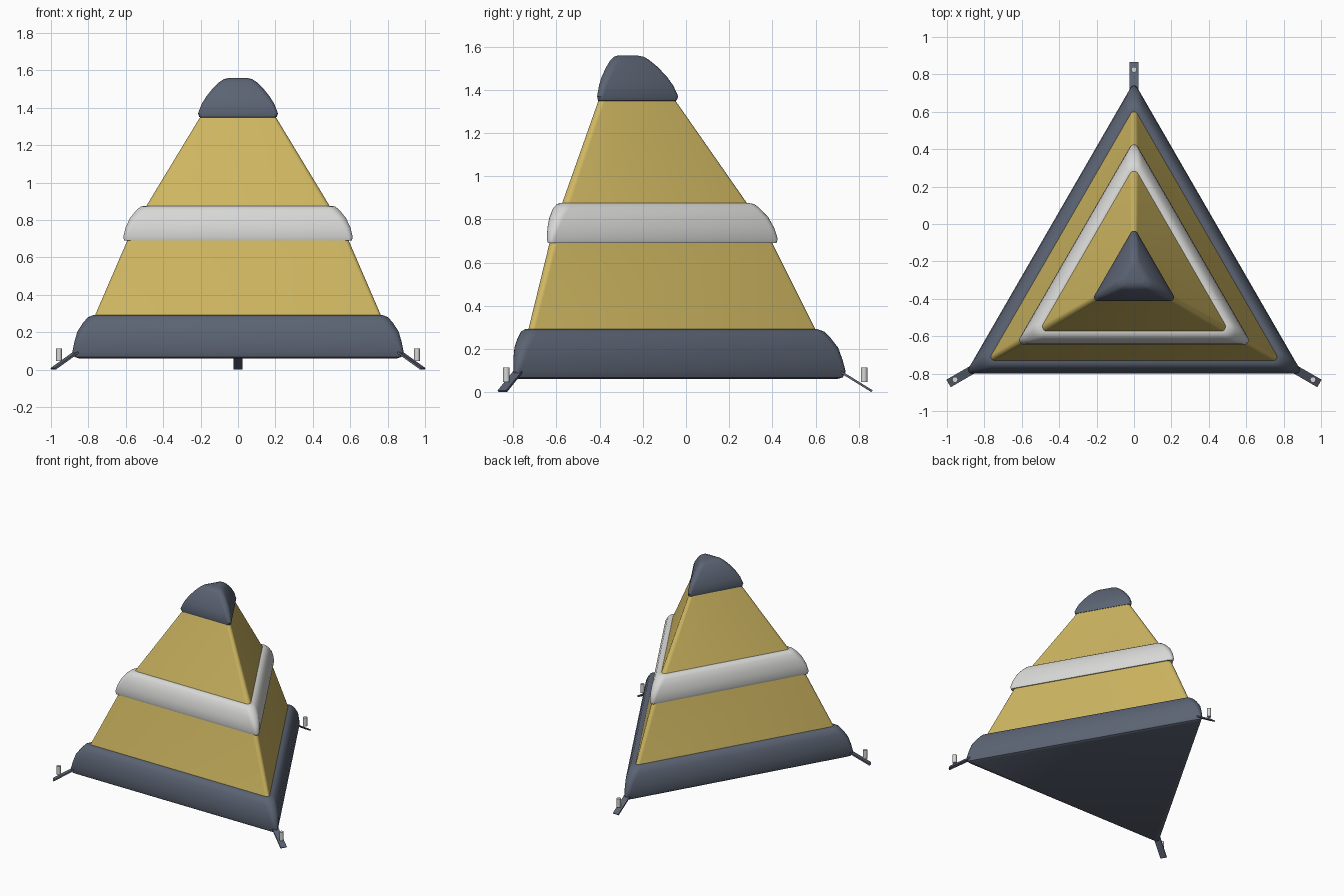
import bpy, bmesh
from math import pi, sin, cos, radians
from mathutils import Vector, Matrix

default = bpy.data.objects.get("Cube")
if default:
    bpy.data.objects.remove(default)

CENTRE_Y = -0.28
CORNERS = [radians(a) for a in (90, 210, 330)]


def material(name, rgb):
    m = bpy.data.materials.new(name)
    m.use_nodes = True
    m.diffuse_color = (*rgb, 1)
    m.node_tree.nodes["Principled BSDF"].inputs["Base Color"].default_value = (*rgb, 1)
    return m


yellow = material("mustard yellow", (0.62, 0.47, 0.12))
slate = material("slate blue grey", (0.105, 0.125, 0.17))
white = material("off white", (0.68, 0.68, 0.665))


def make_object(name, bm, mat, angle=40):
    bmesh.ops.recalc_face_normals(bm, faces=bm.faces)
    mesh = bpy.data.meshes.new(name)
    bm.to_mesh(mesh)
    bm.free()
    mesh.materials.append(mat)
    obj = bpy.data.objects.new(name, mesh)
    bpy.context.collection.objects.link(obj)
    bpy.ops.object.select_all(action='DESELECT')
    obj.select_set(True)
    bpy.context.view_layer.objects.active = obj
    bpy.ops.object.shade_smooth_by_angle(angle=radians(angle))
    return obj


def triangle_ring(bm, inradius, z, corner, steps=6):
    """Rounded equilateral triangle around the central axis."""
    ring = []
    for a in CORNERS:
        centre = Vector((cos(a), sin(a), 0)) * 2 * (inradius - corner)
        for i in range(steps + 1):
            t = a - pi / 3 + 2 * pi / 3 * i / steps
            p = centre + Vector((cos(t), sin(t), 0)) * corner
            ring.append(bm.verts.new((p.x, p.y + CENTRE_Y, z)))
    return ring


def loft(name, profile, mat):
    """Skin rings given as (inradius, height, corner radius)."""
    bm = bmesh.new()
    rings = [triangle_ring(bm, *p) for p in profile]
    n = len(rings[0])
    for low, high in zip(rings, rings[1:]):
        for i in range(n):
            j = (i + 1) % n
            bm.faces.new((low[i], low[j], high[j], high[i]))
    bm.faces.new(rings[0])
    bm.faces.new(rings[-1])
    return make_object(name, bm, mat)


# Padded base, two body panels, belt and cap
loft("base_skirt", [(.50, .06, .02), (.513, .068, .02), (.52, .095, .02),
                    (.52, .15, .035), (.515, .205, .045), (.50, .25, .05),
                    (.485, .28, .05), (.465, .291, .04), (.44, .291, .03)], slate)
loft("lower_body", [(.455, .27, .02), (.35, .70, .025)], yellow)
loft("middle_band", [(.34, .69, .02), (.36, .69, .02), (.365, .71, .025),
                     (.362, .76, .035), (.353, .81, .045), (.335, .853, .05),
                     (.318, .871, .04), (.30, .876, .03), (.28, .876, .02)], white)
loft("upper_body", [(.299, .86, .025), (.122, 1.36, .02)], yellow)
loft("top_cap", [(.115, 1.345, .02), (.128, 1.35, .02), (.132, 1.37, .02),
                 (.123, 1.42, .025), (.111, 1.46, .03), (.09, 1.505, .03),
                 (.07, 1.538, .03), (.055, 1.553, .025), (.035, 1.56, .02)], slate)

# Sloping anchor straps with an upright peg at each corner
for side, a in zip(("back", "right", "left"), CORNERS):
    place = Matrix.Translation((0, CENTRE_Y, 0)) @ Matrix.Rotation(a, 4, 'Z')
    bm = bmesh.new()
    outline = [(.98, .11), (.98, .098), (1.138, 0), (1.145, .008)]
    faces = [bm.verts.new((r, -.023, z)) for r, z in outline]
    strap = bm.faces.new(faces)
    out = bmesh.ops.extrude_face_region(bm, geom=[strap])
    bmesh.ops.translate(bm, vec=(0, .046, 0),
                        verts=[v for v in out["geom"] if isinstance(v, bmesh.types.BMVert)])
    bm.transform(place)
    make_object(side + "_strap", bm, slate, 30)

    bm = bmesh.new()
    bmesh.ops.create_cone(bm, cap_ends=True, segments=20, radius1=.015, radius2=.015,
                          depth=.066, matrix=Matrix.Translation((1.105, 0, .08)))
    bm.transform(place)
    make_object(side + "_peg", bm, white)
